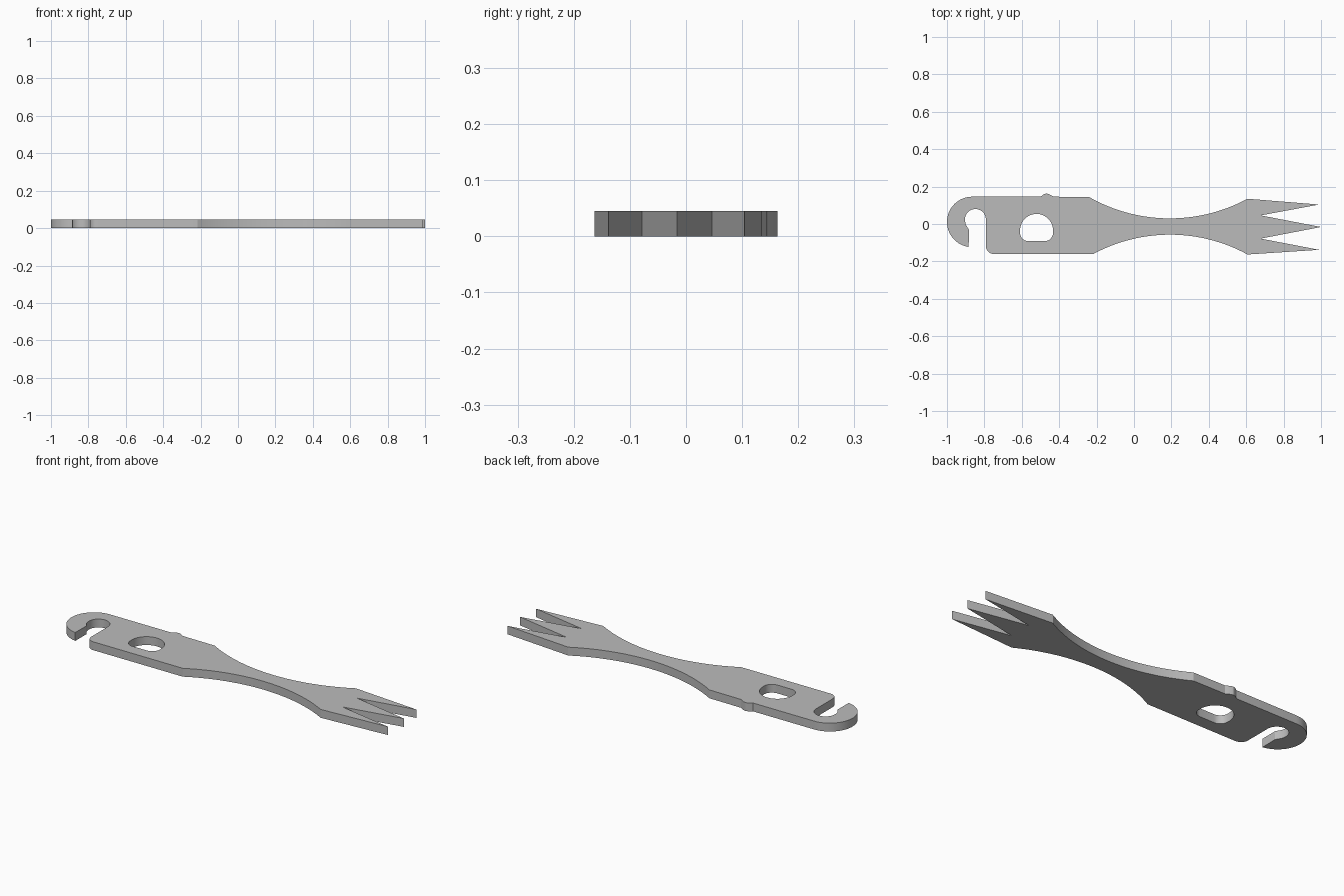
import bpy, bmesh, math
from mathutils import Vector

if "Cube" in bpy.data.objects:
    bpy.data.objects.remove(bpy.data.objects["Cube"])

THICK = 0.045


def arc(cx, cy, r, a0, a1, n):
    """Points along a circular arc, angles in degrees."""
    return [(cx + r * math.cos(math.radians(a0 + (a1 - a0) * i / n)),
             cy + r * math.sin(math.radians(a0 + (a1 - a0) * i / n))) for i in range(n + 1)]


def arc3(a, b, c, n):
    """Circular arc from a to c passing through b."""
    (ax, ay), (bx, by), (cx, cy) = a, b, c
    d = 2 * (ax * (by - cy) + bx * (cy - ay) + cx * (ay - by))
    sa, sb, sc = ax * ax + ay * ay, bx * bx + by * by, cx * cx + cy * cy
    ux = (sa * (by - cy) + sb * (cy - ay) + sc * (ay - by)) / d
    uy = (sa * (cx - bx) + sb * (ax - cx) + sc * (bx - ax)) / d
    a0 = math.degrees(math.atan2(ay - uy, ax - ux))
    a1 = math.degrees(math.atan2(cy - uy, cx - ux))
    a1 = a0 + (a1 - a0 + 180) % 360 - 180
    return arc(ux, uy, math.hypot(ax - ux, ay - uy), a0, a1, n)


# Outer outline, counter-clockwise
outline = []
outline += arc(-0.75, -0.118, 0.042, 180, 270, 8)                                # slot corner
outline += arc3((-0.217, -0.16), (0.195, -0.057), (0.607, -0.163), 32)           # lower waist
outline += [(0.99, -0.138), (0.677, -0.078), (1.0, -0.016),                      # three tines
            (0.677, 0.046), (0.99, 0.104)]
outline += arc3((0.607, 0.135), (0.195, 0.03), (-0.24, 0.144), 32)               # upper waist
outline += [(-0.43, 0.146), (-0.455, 0.160), (-0.468, 0.163),                    # small nub
            (-0.481, 0.160), (-0.50, 0.146)]
outline += arc(-0.865, 0.011, 0.135, 90, 262, 28)                                # hook outside
outline += [(-0.883, -0.052), (-0.883, -0.03), (-0.9, -0.002)]                   # hook tip
outline += arc(-0.848, 0.024, 0.056, 190, 0, 24)                                 # hook inside

# Arched hole with a flat, rounded base
hole = arc(-0.521, -0.034, 0.088, 0, 180, 24)
hole += arc(-0.564, -0.047, 0.045, 180, 270, 8)
hole += arc(-0.478, -0.047, 0.045, 270, 360, 8)

# Flat plate filled between the outline and the hole, then thickened
bm = bmesh.new()
edges = []
for loop in (outline, hole):
    vs = [bm.verts.new((x, y, 0)) for x, y in loop]
    edges += [bm.edges.new((vs[i - 1], vs[i])) for i in range(len(vs))]
bmesh.ops.triangle_fill(bm, edges=edges, use_beauty=True, use_dissolve=False)
ext = bmesh.ops.extrude_face_region(bm, geom=bm.faces[:], use_keep_orig=True)
top = [g for g in ext["geom"] if isinstance(g, bmesh.types.BMVert)]
bmesh.ops.translate(bm, verts=top, vec=Vector((0, 0, THICK)))
bmesh.ops.recalc_face_normals(bm, faces=bm.faces[:])

mesh = bpy.data.meshes.new("tool_plate")
bm.to_mesh(mesh)
bm.free()
plate = bpy.data.objects.new("tool_plate", mesh)
bpy.context.collection.objects.link(plate)

# Single grey metal colour
grey = bpy.data.materials.new("grey metal")
grey.diffuse_color = (0.5, 0.5, 0.5, 1)
grey.use_nodes = True
grey.node_tree.nodes["Principled BSDF"].inputs["Base Color"].default_value = grey.diffuse_color
mesh.materials.append(grey)

bpy.context.view_layer.objects.active = plate
plate.select_set(True)
bpy.ops.object.shade_smooth_by_angle(angle=math.radians(25))
